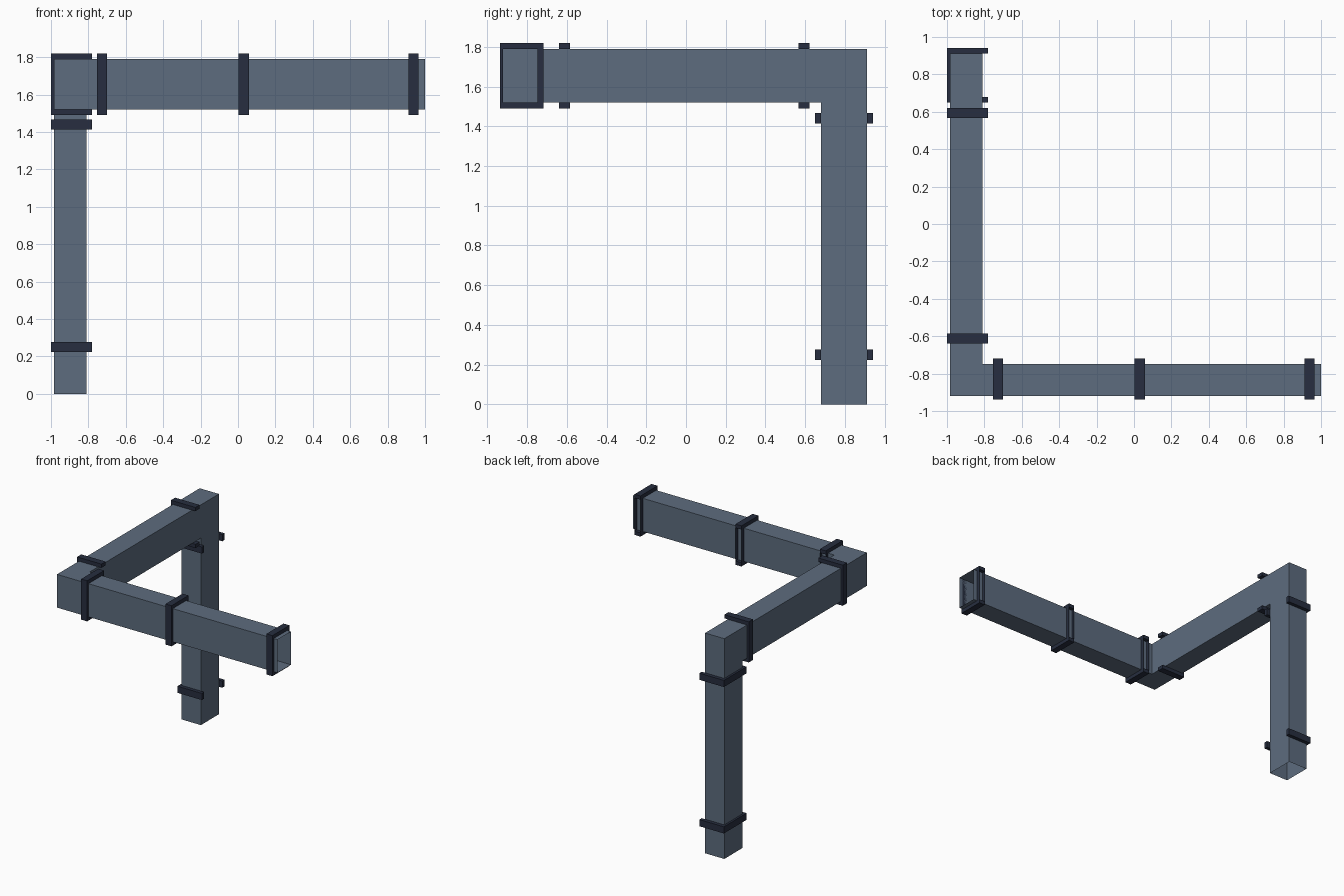
import bpy, bmesh

if "Cube" in bpy.data.objects:
    bpy.data.objects.remove(bpy.data.objects["Cube"])


def material(name, rgb):
    m = bpy.data.materials.new(name)
    m.diffuse_color = (*rgb, 1)
    m.use_nodes = True
    m.node_tree.nodes["Principled BSDF"].inputs["Base Color"].default_value = m.diffuse_color
    return m


metal = material("duct_metal", (0.11, 0.15, 0.21))
dark = material("dark_bracket", (0.02, 0.027, 0.05))


def add_box(bm, lo, hi, skip=()):
    """Axis-aligned box; skip lists open sides such as '+x'."""
    v = {(i, j, k): bm.verts.new(((lo[0], hi[0])[i], (lo[1], hi[1])[j], (lo[2], hi[2])[k]))
         for i in (0, 1) for j in (0, 1) for k in (0, 1)}
    for a in range(3):
        for s in (0, 1):
            if "-+"[s] + "xyz"[a] in skip:
                continue
            ring = []
            for p, q in ((0, 0), (1, 0), (1, 1), (0, 1)):
                c = [0, 0, 0]
                c[a], c[(a + 1) % 3], c[(a + 2) % 3] = s, p, q
                ring.append(v[tuple(c)])
            bm.faces.new(ring if s else ring[::-1])


def finish(bm, name, mat):
    loose = [v for v in bm.verts if not v.link_faces]
    bmesh.ops.delete(bm, geom=loose, context='VERTS')
    me = bpy.data.meshes.new(name)
    bm.to_mesh(me)
    bm.free()
    me.materials.append(mat)
    ob = bpy.data.objects.new(name, me)
    bpy.context.collection.objects.link(ob)
    return ob


# Duct: one open-ended sheet-metal tube with two right-angle corners
X0, X1, X2 = -0.983, -0.81, 1.0
Y0, Y1, Y2, Y3 = -0.92, -0.748, 0.68, 0.912
Z1, Z2 = 1.52, 1.79
bm = bmesh.new()
add_box(bm, (X0, Y2, 0), (X1, Y3, Z1), ("-z", "+z"))     # riser
add_box(bm, (X0, Y2, Z1), (X1, Y3, Z2), ("-z", "-y"))    # upper elbow
add_box(bm, (X0, Y1, Z1), (X1, Y2, Z2), ("-y", "+y"))    # side run
add_box(bm, (X0, Y0, Z1), (X1, Y1, Z2), ("+y", "+x"))    # corner elbow
add_box(bm, (X1, Y0, Z1), (X2, Y1, Z2), ("-x", "+x"))    # front run
bmesh.ops.remove_doubles(bm, verts=bm.verts, dist=1e-4)
bmesh.ops.dissolve_limit(bm, angle_limit=0.01, verts=bm.verts, edges=bm.edges)
finish(bm, "duct", metal)

W, T, B = 0.027, 0.03, 0.017   # bracket half width, arm thickness, back thickness

# Riser brackets: U shapes open towards +x
for n, z in enumerate((0.25, 1.44)):
    bm = bmesh.new()
    a, b = z - W, z + W
    add_box(bm, (X0 - B, Y2, a), (X0, Y3, b))
    add_box(bm, (X0 - B, Y2 - T, a), (X1 + T, Y2, b))
    add_box(bm, (X0 - B, Y3, a), (X1 + T, Y3 + T, b))
    finish(bm, f"riser_bracket_{n + 1}", dark)

# Side run brackets: U shapes open towards +x
for n, y in enumerate((-0.612, 0.594)):
    bm = bmesh.new()
    a, b = y - W, y + W
    add_box(bm, (X0 - B, a, Z1), (X0, b, Z2))
    add_box(bm, (X0 - B, a, Z1 - T), (X1 + T, b, Z1))
    add_box(bm, (X0 - B, a, Z2), (X1 + T, b, Z2 + T))
    finish(bm, f"side_bracket_{n + 1}", dark)

# Front run brackets: U shapes with two thin flanges on the open back
for n, x in enumerate((-0.727, 0.031, 0.939)):
    bm = bmesh.new()
    a, b = x - W, x + W
    add_box(bm, (a, Y0 - B, Z1), (b, Y0, Z2))
    add_box(bm, (a, Y0 - B, Z1 - T), (b, Y1 + T, Z1))
    add_box(bm, (a, Y0 - B, Z2), (b, Y1 + T, Z2 + T))
    add_box(bm, (a, Y1, Z1), (b, Y1 + T, Z2), ("-y", "+y", "-z", "+z"))
    finish(bm, f"front_bracket_{n + 1}", dark)
